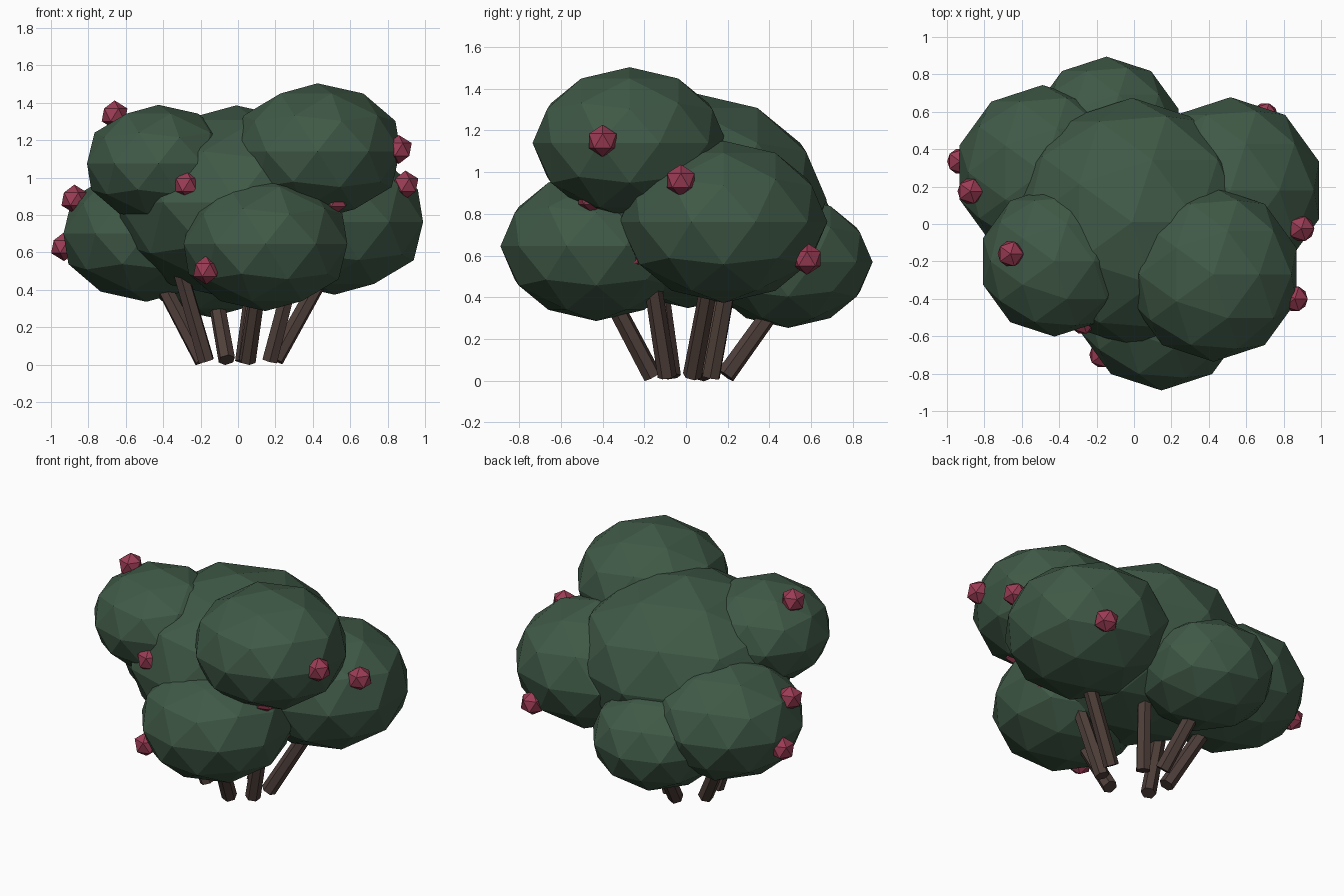
import bpy
from mathutils import Vector

cube = bpy.data.objects.get("Cube")
if cube:
    bpy.data.objects.remove(cube, do_unlink=True)


def material(name, rgb):
    mat = bpy.data.materials.new(name)
    mat.use_nodes = True
    mat.diffuse_color = (*rgb, 1)
    mat.node_tree.nodes["Principled BSDF"].inputs["Base Color"].default_value = (*rgb, 1)
    return mat


LEAF = material("dark green foliage", (0.05, 0.1, 0.062))
BERRY = material("berry red", (0.33, 0.045, 0.09))
BARK = material("brown bark", (0.078, 0.05, 0.042))


def finish(name, mat):
    obj = bpy.context.object
    obj.name = name
    obj.data.materials.append(mat)
    return obj


def leaf_clump(name, centre, radius):
    """Low-poly ball, slightly flattened."""
    bpy.ops.mesh.primitive_ico_sphere_add(subdivisions=2, radius=radius, location=centre)
    finish(name, LEAF).scale.z = 0.78


def berry(index, centre, radius=0.077):
    bpy.ops.mesh.primitive_ico_sphere_add(subdivisions=1, radius=radius, location=centre)
    finish(f"berry_{index}", BERRY)


def stem(index, foot, tip):
    """Six-sided stick from foot to tip, run on into the foliage."""
    foot, tip = Vector(foot), Vector(tip)
    tip = foot + (tip - foot) * 1.4
    axis = tip - foot
    bpy.ops.mesh.primitive_cone_add(vertices=6, radius1=0.046, radius2=0.042,
                                    depth=axis.length, location=(foot + tip) / 2)
    obj = finish(f"stem_{index}", BARK)
    obj.rotation_euler = axis.to_track_quat("Z", "Y").to_euler()


# Foliage
leaf_clump("centre_foliage", (-0.01, 0.01, 0.867), 0.665)
leaf_clump("front_foliage", (0.147, -0.43, 0.645), 0.46)
leaf_clump("upper_right_foliage", (-0.425, -0.2, 1.075), 0.402)
leaf_clump("upper_left_foliage", (0.425, -0.27, 1.14), 0.466)
leaf_clump("lower_right_foliage", (-0.489, 0.276, 0.7), 0.467)
leaf_clump("lower_left_foliage", (0.516, 0.18, 0.762), 0.498)
leaf_clump("back_foliage", (-0.147, 0.49, 0.569), 0.405)

# Berries
berries = [(-0.66, -0.16, 1.335), (0.86, -0.4, 1.15), (0.895, -0.025, 0.96),
           (-0.275, -0.52, 0.96), (-0.17, -0.7, 0.505), (-0.875, 0.175, 0.885),
           (-0.93, 0.335, 0.63), (0.7, 0.58, 0.585), (0.52, -0.45, 0.88),
           (0.48, -0.26, 0.6)]
for i, centre in enumerate(berries, 1):
    berry(i, centre)

# Stems, fanning out from the ground
stems = [((-0.19, 0.07, 0.02), (-0.39, 0.16, 0.4)),
         ((-0.17, -0.07, 0.02), (-0.28, -0.12, 0.4)),
         ((-0.06, 0.19, 0.025), (-0.12, 0.43, 0.36)),
         ((0.03, 0.12, 0.015), (0.08, 0.19, 0.4)),
         ((0.05, -0.16, 0.02), (0.1, -0.34, 0.36)),
         ((0.17, -0.09, 0.02), (0.27, -0.15, 0.4)),
         ((0.2, 0.03, 0.025), (0.41, 0.1, 0.4))]
for i, (foot, tip) in enumerate(stems, 1):
    stem(i, foot, tip)
